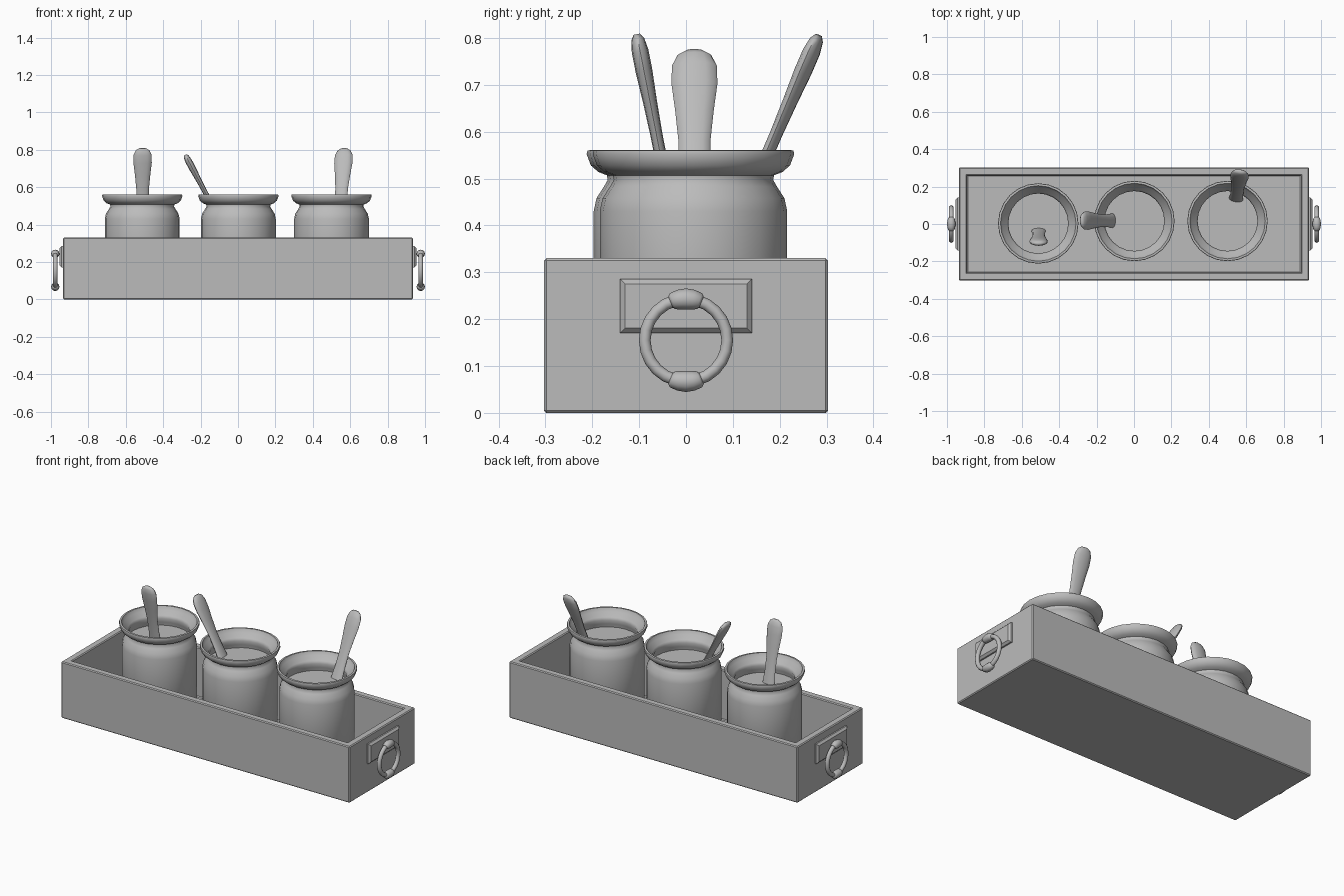
import bpy, bmesh, math
from mathutils import Vector

cube = bpy.data.objects.get("Cube")
if cube:
    bpy.data.objects.remove(cube, do_unlink=True)

grey = bpy.data.materials.new("plain_grey")
grey.use_nodes = True
grey.diffuse_color = (0.5, 0.5, 0.5, 1)
grey.node_tree.nodes["Principled BSDF"].inputs["Base Color"].default_value = (0.5, 0.5, 0.5, 1)


def finish(name, bm, angle=40):
    bmesh.ops.recalc_face_normals(bm, faces=bm.faces)
    mesh = bpy.data.meshes.new(name)
    bm.to_mesh(mesh)
    bm.free()
    mesh.materials.append(grey)
    obj = bpy.data.objects.new(name, mesh)
    bpy.context.collection.objects.link(obj)
    bpy.ops.object.select_all(action='DESELECT')
    obj.select_set(True)
    bpy.context.view_layer.objects.active = obj
    bpy.ops.object.shade_smooth_by_angle(angle=math.radians(angle))
    return obj


def box(bm, lo, hi):
    verts = bmesh.ops.create_cube(bm, size=1)["verts"]
    for v in verts:
        v.co = Vector([(a + b) / 2 + c * (b - a) for a, b, c in zip(lo, hi, v.co)])
    return verts


def loft(name, sections, sides=12):
    """Skin elliptical sections given as (centre, half axis, half axis)."""
    bm = bmesh.new()
    rings = []
    for c, u, v in sections:
        turns = [math.tau * i / sides for i in range(sides)]
        rings.append([bm.verts.new(c + u * math.cos(t) + v * math.sin(t)) for t in turns])
    for a, b in zip(rings, rings[1:]):
        for i in range(sides):
            j = (i + 1) % sides
            bm.faces.new((a[i], a[j], b[j], b[i]))
    bm.faces.new(rings[0])
    bm.faces.new(rings[-1])
    return finish(name, bm, 60)


# Open tray: a box whose top is inset and pushed down to the floor
bm = bmesh.new()
box(bm, (-0.935, -0.303, 0), (0.935, 0.303, 0.33))
bm.faces.ensure_lookup_table()
top = max(bm.faces, key=lambda f: f.calc_center_median().z)
bmesh.ops.inset_region(bm, faces=[top], thickness=0.06)
inner = bmesh.ops.extrude_discrete_faces(bm, faces=[top])["faces"][0]
for v in inner.verts:
    v.co.z = 0.04
sharp = [e for e in bm.edges if e.calc_face_angle(0) > 1]
bmesh.ops.bevel(bm, geom=sharp, offset=0.005, segments=1, affect='EDGES')
finish("tray", bm, 30)

# Jars: one turned profile from the base up, over the lip and down to the contents
JAR = [(0, 0.04), (0.185, 0.04), (0.2, 0.055), (0.2, 0.43), (0.194, 0.458),
       (0.178, 0.483), (0.17, 0.497), (0.172, 0.507), (0.19, 0.514), (0.206, 0.528),
       (0.215, 0.552), (0.213, 0.56), (0.202, 0.561), (0.193, 0.54), (0.167, 0.52),
       (0.16, 0.505), (0.168, 0.48), (0.172, 0.46), (0, 0.46)]


def jar(name, x, y):
    bm = bmesh.new()
    verts = [bm.verts.new((x + r, y, z)) for r, z in JAR]
    edges = [bm.edges.new(pair) for pair in zip(verts, verts[1:])]
    bmesh.ops.spin(bm, geom=verts + edges, cent=(x, y, 0), axis=(0, 0, 1),
                   angle=math.tau, steps=24)
    bmesh.ops.remove_doubles(bm, verts=bm.verts, dist=0.0005)
    finish(name, bm, 45)


for name, x, y in (("right_jar", -0.512, 0.003), ("middle_jar", 0.002, 0.016),
                   ("left_jar", 0.5, 0.016)):
    jar(name, x, y)

# Spoon handles: flat paddles, as (position along, half width, half thickness)
PADDLE = [(-0.08, 0.042, 0.015), (0.05, 0.038, 0.015), (0.2, 0.034, 0.013), (0.4, 0.034, 0.013),
          (0.6, 0.041, 0.015), (0.78, 0.049, 0.018), (0.9, 0.048, 0.018),
          (0.97, 0.036, 0.014), (1, 0.018, 0.007)]


def spoon(name, base, tip):
    base, tip = Vector(base), Vector(tip)
    along = (tip - base).normalized()
    wide = along.cross(Vector((0, 0, 1))).normalized()
    thick = along.cross(wide)
    loft(name, [(base.lerp(tip, t), wide * w, thick * h) for t, w, h in PADDLE])


spoon("right_spoon", (-0.51, -0.035, 0.45), (-0.51, -0.105, 0.808))
spoon("middle_spoon", (-0.11, 0.018, 0.45), (-0.282, 0.018, 0.773))
spoon("left_spoon", (0.545, 0.13, 0.45), (0.568, 0.283, 0.806))

# Ring pulls on both ends
RING_R, RING_X, RING_Z = 0.088, 0.977, 0.155
KNUCKLE = [(-22, 0.013), (-19, 0.018), (-10, 0.021), (0, 0.0225), (10, 0.021), (19, 0.018), (22, 0.013)]

for side, s in (("left", 1), ("right", -1)):
    # Back plate with a chamfered outer face
    bm = bmesh.new()
    xs = sorted((s * 0.93, s * 0.954))
    box(bm, (xs[0], -0.141, 0.17), (xs[1], 0.141, 0.286))
    outer = max(bm.faces, key=lambda f: s * f.calc_center_median().x)
    bmesh.ops.bevel(bm, geom=list(outer.edges), offset=0.011, segments=1, affect='EDGES')
    finish(side + "_handle_plate", bm, 30)

    # Ring
    bpy.ops.mesh.primitive_torus_add(major_segments=24, minor_segments=10, major_radius=RING_R,
                                     minor_radius=0.0125, location=(s * RING_X, 0, RING_Z),
                                     rotation=(0, math.pi / 2, 0))
    ring = bpy.context.object
    ring.name = side + "_handle_ring"
    ring.data.materials.append(grey)
    bpy.ops.object.shade_smooth_by_angle(angle=math.radians(60))

    # Swollen knuckles at the top and bottom of the ring
    for place, middle in (("top", 90), ("bottom", 270)):
        sections = []
        for turn, r in KNUCKLE:
            a = math.radians(middle + turn)
            out = Vector((0, math.cos(a), math.sin(a)))
            centre = Vector((s * RING_X, 0, RING_Z)) + out * RING_R
            sections.append((centre, out * r, Vector((r, 0, 0))))
        loft(f"{side}_handle_{place}_knuckle", sections)
